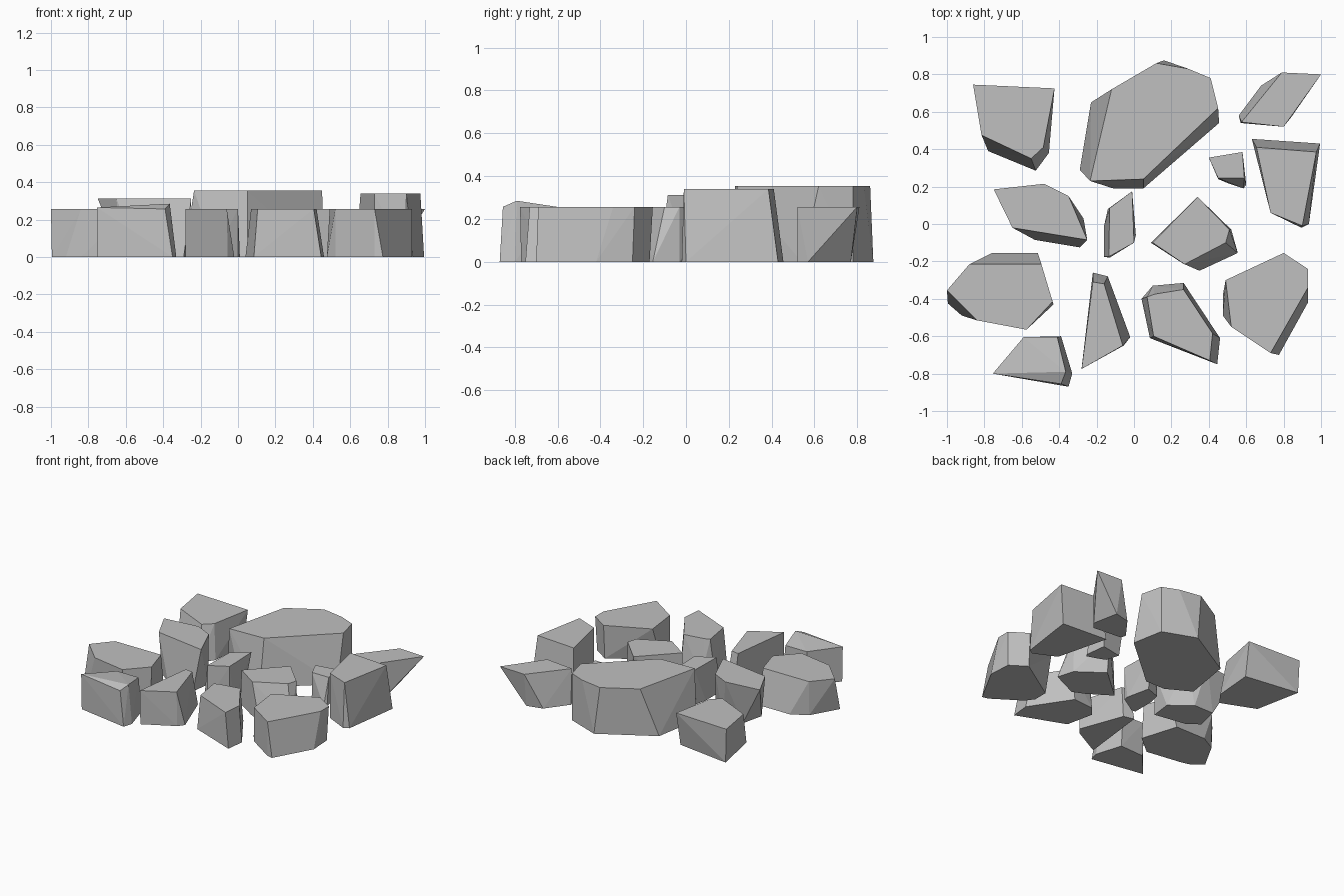
import bpy
import bmesh
import math

# Remove the default cube
default_cube = bpy.data.objects.get("Cube")
if default_cube:
    bpy.data.objects.remove(default_cube, do_unlink=True)

# One plain stone colour
stone = bpy.data.materials.new("stone_grey")
stone.use_nodes = True
stone_colour = (0.53, 0.53, 0.53, 1)
stone.diffuse_color = stone_colour
shader = next(n for n in stone.node_tree.nodes if n.type == "BSDF_PRINCIPLED")
shader.inputs["Base Color"].default_value = stone_colour


def rock(name, height, top, base):
    """Faceted stone: the hull around a top outline and a ground outline.
    A top point may carry its own height as a third value."""
    bm = bmesh.new()
    for point in top:
        x, y = point[:2]
        bm.verts.new((x, y, point[2] if len(point) > 2 else height))
    for x, y in base:
        bm.verts.new((x, y, 0))
    hull = bmesh.ops.convex_hull(bm, input=list(bm.verts))
    spare = [v for v in bm.verts if not v.link_faces]
    bmesh.ops.delete(bm, geom=spare, context="VERTS")
    # Merge the triangles of each flat facet
    bmesh.ops.dissolve_limit(bm, angle_limit=math.radians(2),
                             verts=list(bm.verts), edges=list(bm.edges))
    bmesh.ops.recalc_face_normals(bm, faces=list(bm.faces))
    mesh = bpy.data.meshes.new(name)
    bm.to_mesh(mesh)
    bm.free()
    mesh.materials.append(stone)
    obj = bpy.data.objects.new(name, mesh)
    bpy.context.collection.objects.link(obj)
    return obj


LOW = 0.257

# Back row
rock("large_boulder", 0.355,
     top=[(-.12, .72), (.12, .86), (.29, .83), (.41, .78), (.45, .62), (.05, .24), (-.235, .23)],
     base=[(-.23, .65), (.16, .875), (.41, .78), (.455, .54), (.05, .19), (-.11, .19), (-.29, .29)])
rock("back_right_rock", LOW,
     top=[(-.86, .745), (-.425, .725), (-.485, .41), (-.55, .35), (-.815, .475)],
     base=[(-.85, .74), (-.43, .68), (-.455, .38), (-.525, .285), (-.78, .39)])
rock("back_left_rock", LOW,
     top=[(.79, .81), (1, .80), (.83, .56), (.80, .52), (.575, .545)],
     base=[(.56, .58), (.68, .74), (.80, .77), (.84, .57), (.80, .52), (.57, .54)])

# Middle row
rock("left_tall_rock", 0.34,
     top=[(.655, .41), (.975, .385), (.90, -.01), (.73, .06)],
     base=[(.63, .455), (.995, .43), (.935, 0), (.895, -.02), (.73, .06)])
rock("small_pebble", 0.2,
     top=[(.40, .355), (.58, .385), (.59, .245), (.45, .245)],
     base=[(.42, .34), (.58, .37), (.60, .21), (.585, .19), (.51, .215), (.45, .24)])
rock("right_middle_rock", 0.312,
     top=[(-.75, .185), (-.48, .215), (-.35, .15), (-.25, -.085), (-.65, -.02)],
     base=[(-.27, .03), (-.42, .15), (-.58, .15), (-.62, -.02), (-.53, -.085), (-.29, -.125)])
rock("centre_sliver", LOW,
     top=[(-.01, .175), (-.13, .085), (-.135, -.175), (0, -.1)],
     base=[(-.03, .12), (-.14, .08), (-.16, -.01), (-.16, -.175), (-.13, -.18), (0, -.1), (.01, -.06)])
rock("centre_rock", LOW,
     top=[(.34, .145), (.51, -.03), (.49, -.1), (.27, -.215), (.10, -.1)],
     base=[(.33, .11), (.52, -.03), (.555, -.155), (.35, -.25), (.26, -.21), (.09, -.1)])

# Front row
rock("right_flat_rock", LOW,
     top=[(-1, -.355), (-.88, -.215), (-.495, -.215), (-.435, -.415), (-.575, -.565), (-.84, -.515)],
     base=[(-.88, -.22), (-.76, -.155), (-.515, -.155), (-.43, -.43), (-.575, -.55),
           (-.84, -.51), (-.92, -.49), (-.995, -.425)])
rock("front_right_rock", LOW,
     top=[(-.755, -.80, .265), (-.59, -.605), (-.41, -.605), (-.365, -.79, .285), (-.39, -.855)],
     base=[(-.75, -.80), (-.35, -.87), (-.33, -.80), (-.39, -.60), (-.59, -.61)])
rock("front_wedge_rock", LOW,
     top=[(-.22, -.31), (-.16, -.32), (-.06, -.65), (-.28, -.775)],
     base=[(-.22, -.26), (-.14, -.28), (-.02, -.605), (-.055, -.65), (-.28, -.77)])
rock("front_centre_rock", LOW,
     top=[(.07, -.39), (.11, -.375), (.265, -.35), (.42, -.585), (.405, -.73), (.105, -.60)],
     base=[(.04, -.40), (.10, -.33), (.265, -.315), (.46, -.61), (.445, -.75), (.085, -.61)])
rock("front_left_rock", LOW,
     top=[(.49, -.30), (.80, -.155), (.93, -.24), (.93, -.34), (.73, -.69), (.52, -.55)],
     base=[(.475, -.38), (.475, -.49), (.52, -.55), (.73, -.69), (.775, -.70), (.93, -.42),
           (.92, -.25), (.80, -.17)])
